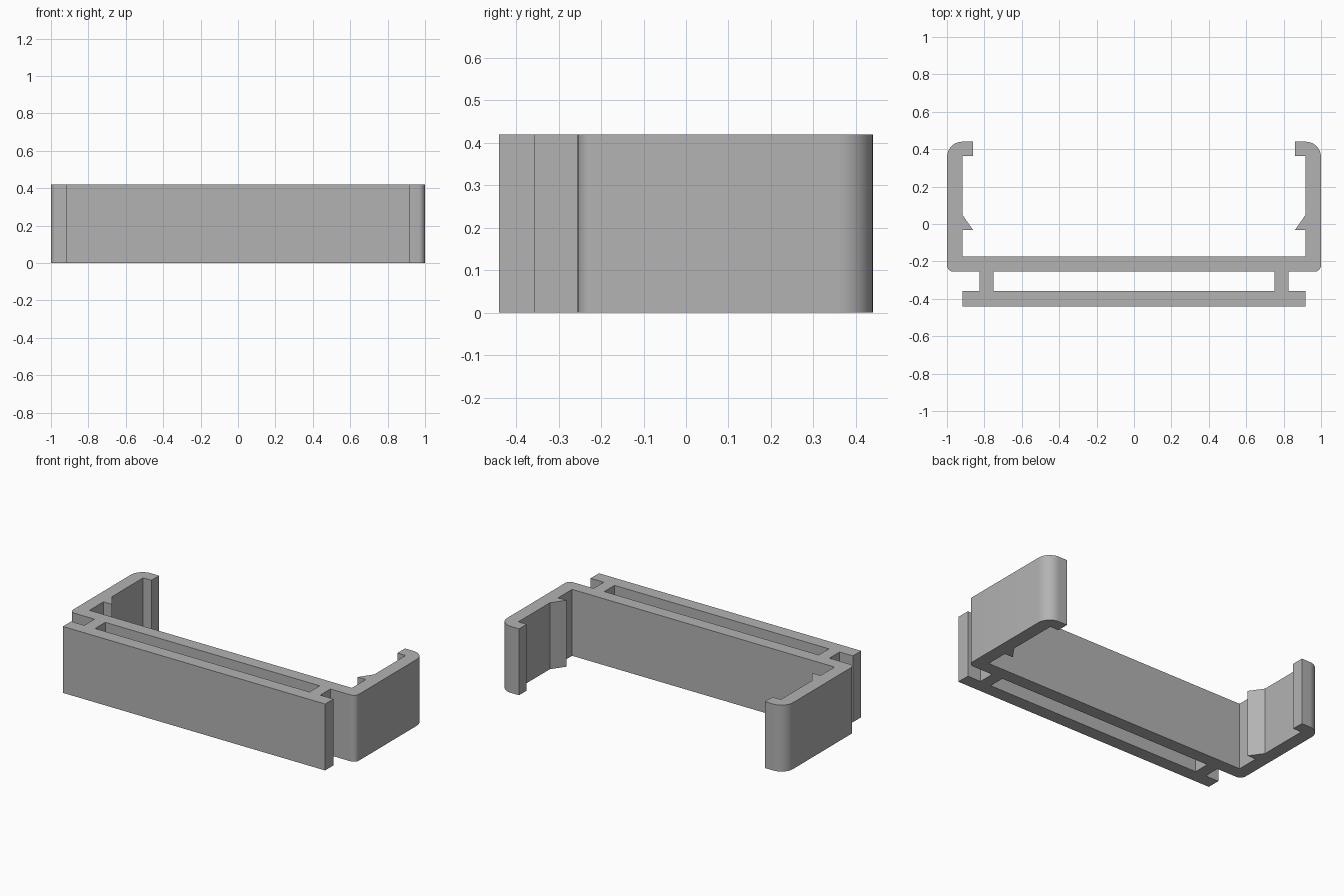
import bpy
import bmesh
from math import sin, cos, radians

default = bpy.data.objects.get("Cube")
if default:
    bpy.data.objects.remove(default)

HEIGHT = 0.42

grey = bpy.data.materials.new("plain grey")
grey.use_nodes = True
colour = (0.45, 0.45, 0.45, 1)
grey.diffuse_color = colour
grey.node_tree.nodes["Principled BSDF"].inputs["Base Color"].default_value = colour


def arc(cx, cy, r, start, steps):
    """Quarter circle, anticlockwise from the start angle."""
    return [(cx + r * cos(radians(start + 90 * i / steps)),
             cy + r * sin(radians(start + 90 * i / steps))) for i in range(steps + 1)]


# Left half of the outline, from the front plate round to the inner wall
half = [(0.917, -0.44), (0.917, -0.357), (0.825, -0.357), (0.825, -0.255)]
half += arc(0.965, -0.22, 0.035, -90, 8)                # rounded base corner
half += arc(0.918, 0.358, 0.082, 0, 12)                 # rounded hook corner
half += [(0.86, 0.44), (0.86, 0.364), (0.918, 0.364)]   # hook tip
half += [(0.918, 0.05), (0.86, -0.033), (0.918, -0.033)]  # snap barb
half += [(0.918, -0.173)]

outline = half + [(-x, y) for x, y in reversed(half)]
slot = [(0.75, -0.357), (0.75, -0.255), (-0.75, -0.255), (-0.75, -0.357)]

# Fill the outline around the slot, then extrude it upward
bm = bmesh.new()
edges = []
for loop in (outline, slot):
    verts = [bm.verts.new((x, y, 0)) for x, y in loop]
    edges += [bm.edges.new((a, b)) for a, b in zip(verts, verts[1:] + verts[:1])]
bmesh.ops.triangle_fill(bm, edges=edges, use_beauty=True)
extruded = bmesh.ops.extrude_face_region(bm, geom=bm.faces[:], use_keep_orig=True)
top = [g for g in extruded["geom"] if isinstance(g, bmesh.types.BMVert)]
bmesh.ops.translate(bm, verts=top, vec=(0, 0, HEIGHT))
bmesh.ops.recalc_face_normals(bm, faces=bm.faces[:])

mesh = bpy.data.meshes.new("clip_bracket")
bm.to_mesh(mesh)
bm.free()
mesh.materials.append(grey)
bracket = bpy.data.objects.new("clip_bracket", mesh)
bpy.context.collection.objects.link(bracket)

bpy.ops.object.select_all(action="DESELECT")
bracket.select_set(True)
bpy.context.view_layer.objects.active = bracket
bpy.ops.object.shade_smooth_by_angle(angle=radians(30))
